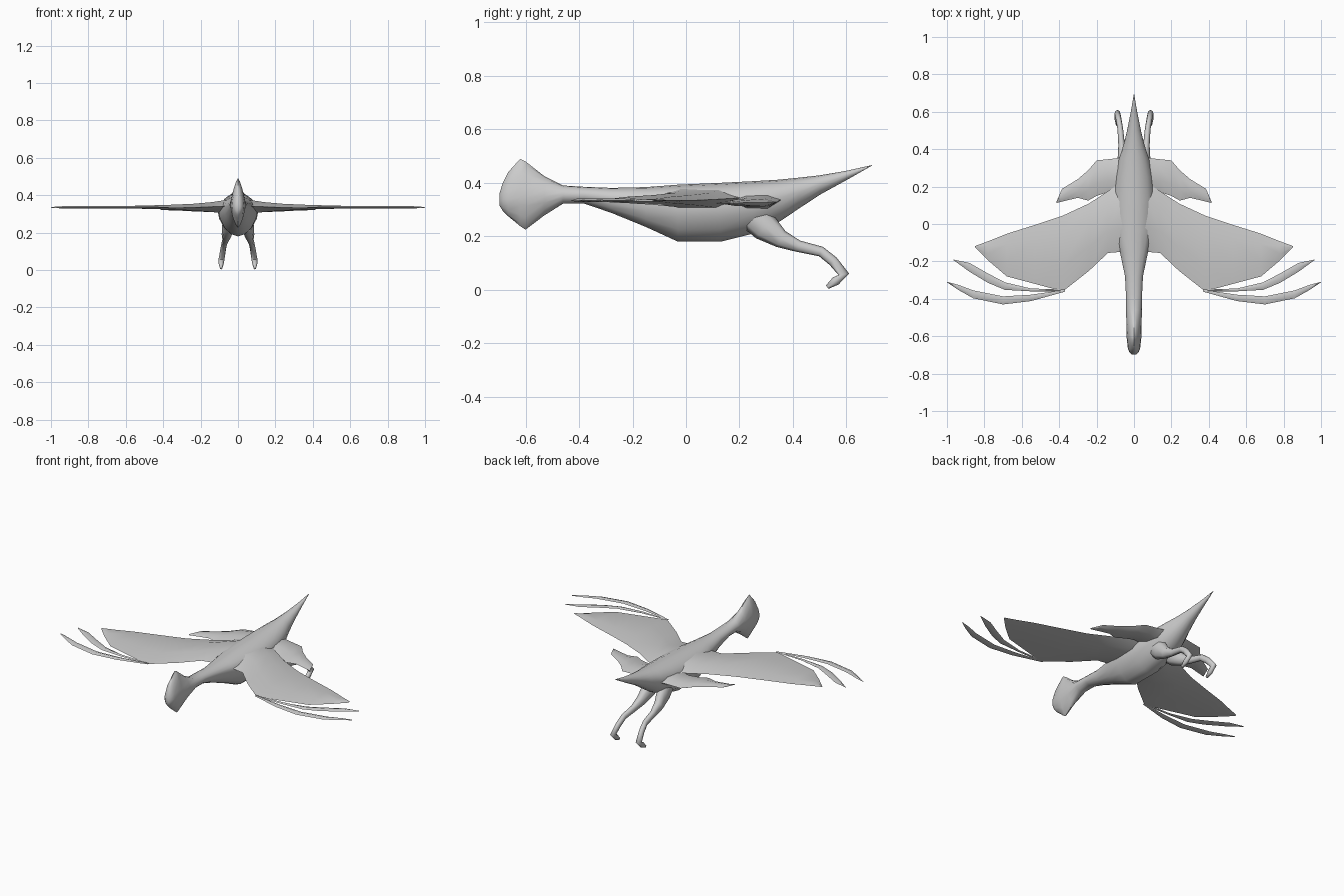
import bpy, bmesh, math
from mathutils import Vector

grey = bpy.data.materials.new("plumage grey")
grey.diffuse_color = (0.6, 0.6, 0.6, 1)


def loft(name, rings, mirror=False, angle=60):
    """Skin a list of equal-length rings and cap both ends."""
    bm = bmesh.new()
    rows = [[bm.verts.new(p) for p in ring] for ring in rings]
    n = len(rows[0])
    for a, b in zip(rows, rows[1:]):
        for i in range(n):
            j = (i + 1) % n
            bm.faces.new((a[i], a[j], b[j], b[i]))
    bm.faces.new(rows[0])
    bm.faces.new(rows[-1])
    bmesh.ops.remove_doubles(bm, verts=bm.verts, dist=0.0002)
    bmesh.ops.recalc_face_normals(bm, faces=bm.faces)
    me = bpy.data.meshes.new(name)
    bm.to_mesh(me)
    bm.free()
    ob = bpy.data.objects.new(name, me)
    bpy.context.collection.objects.link(ob)
    me.materials.append(grey)
    if mirror:
        ob.modifiers.new("mirror", 'MIRROR')
    bpy.ops.object.select_all(action='DESELECT')
    ob.select_set(True)
    bpy.context.view_layer.objects.active = ob
    bpy.ops.object.shade_smooth_by_angle(angle=math.radians(angle))
    return ob


def spow(v, e):
    return math.copysign(abs(v) ** e, v)


def body_ring(y, top, bottom, mid, w, e, n=16):
    ring = []
    for i in range(n):
        a = 2 * math.pi * i / n
        c, s = math.cos(a), math.sin(a)
        h = top - mid if s > 0 else mid - bottom
        ring.append((w * spow(c, e), y, mid + h * spow(s, e)))
    return ring


# Head, neck, body and pointed tail: y, top, bottom, widest height, half width, roundness
stations = [
    (-0.698, 0.36, 0.315, 0.34, 0.012, 1.0),
    (-0.685, 0.40, 0.295, 0.34, 0.025, 1.1),
    (-0.665, 0.44, 0.275, 0.34, 0.033, 1.2),
    (-0.62, 0.49, 0.238, 0.345, 0.038, 1.4),
    (-0.60, 0.48, 0.225, 0.345, 0.040, 1.4),
    (-0.53, 0.425, 0.278, 0.35, 0.041, 1.15),
    (-0.46, 0.39, 0.322, 0.355, 0.042, 1.0),
    (-0.38, 0.385, 0.322, 0.355, 0.043, 1.0),
    (-0.28, 0.381, 0.288, 0.345, 0.048, 1.0),
    (-0.15, 0.384, 0.235, 0.335, 0.075, 1.0),
    (-0.03, 0.393, 0.18, 0.325, 0.105, 1.1),
    (0.13, 0.40, 0.18, 0.325, 0.11, 1.1),
    (0.25, 0.406, 0.21, 0.33, 0.10, 1.05),
    (0.35, 0.412, 0.255, 0.345, 0.08, 1.0),
    (0.42, 0.419, 0.302, 0.365, 0.057, 1.0),
    (0.50, 0.428, 0.355, 0.393, 0.037, 1.0),
    (0.60, 0.445, 0.41, 0.428, 0.017, 1.0),
    (0.695, 0.466, 0.464, 0.465, 0.001, 1.0),
]
loft("body", [body_ring(*s) for s in stations])


def blade_ring(x, front, back, top, bottom, edge):
    """Flattened aerofoil section running from front edge to back edge."""
    def at(t):
        return front + (back - front) * t
    return [(x, front, edge), (x, at(0.25), top), (x, at(0.65), top), (x, back, edge - 0.004),
            (x, at(0.65), bottom), (x, at(0.25), bottom)]


# Wings: x, front, back, top, bottom, edge height
wing = [
    (0.02, 0.24, -0.15, 0.388, 0.30, 0.345),
    (0.08, 0.215, -0.15, 0.372, 0.305, 0.345),
    (0.14, 0.175, -0.155, 0.363, 0.31, 0.342),
    (0.24, 0.11, -0.25, 0.354, 0.318, 0.338),
    (0.38, 0.045, -0.36, 0.348, 0.324, 0.335),
    (0.53, -0.005, -0.32, 0.344, 0.328, 0.335),
    (0.68, -0.052, -0.28, 0.341, 0.330, 0.335),
    (0.78, -0.092, -0.195, 0.339, 0.332, 0.335),
    (0.85, -0.118, -0.125, 0.337, 0.333, 0.335),
]
loft("wing", [blade_ring(*s) for s in wing], True)

# Side tail fins
fin = [
    (0.03, 0.37, 0.14, 0.365, 0.30, 0.34),
    (0.09, 0.352, 0.16, 0.352, 0.305, 0.335),
    (0.14, 0.346, 0.17, 0.346, 0.31, 0.332),
    (0.20, 0.34, 0.15, 0.340, 0.312, 0.328),
    (0.245, 0.287, 0.125, 0.337, 0.314, 0.327),
    (0.30, 0.24, 0.14, 0.334, 0.317, 0.326),
    (0.385, 0.188, 0.12, 0.329, 0.320, 0.325),
    (0.415, 0.118, 0.112, 0.326, 0.322, 0.325),
]
loft("tail_fin", [blade_ring(*s) for s in fin], True)

# Long wing-tip feathers: x, inner y, outer y
feathers = {
    "inner_feather": [(0.37, -0.35, -0.36), (0.55, -0.345, -0.36), (0.69, -0.312, -0.352),
                      (0.78, -0.265, -0.315), (0.88, -0.208, -0.255), (0.965, -0.19, -0.193)],
    "outer_feather": [(0.37, -0.352, -0.362), (0.55, -0.378, -0.412), (0.70, -0.387, -0.43),
                      (0.86, -0.355, -0.397), (0.94, -0.325, -0.352), (1.0, -0.309, -0.312)],
}
for name, pts in feathers.items():
    rings = []
    for k, (x, f, b) in enumerate(pts):
        t = 0.006 if 0 < k < len(pts) - 1 else 0.002
        rings.append([(x, f, 0.335), (x, (f + b) / 2, 0.335 + t),
                      (x, b, 0.333), (x, (f + b) / 2, 0.335 - t)])
    loft(name, rings, True)

# Legs with bent foot: x, y, z, thickness radius
leg = [
    (0.045, 0.25, 0.275, 0.055), (0.05, 0.295, 0.235, 0.054), (0.06, 0.355, 0.19, 0.034),
    (0.066, 0.42, 0.163, 0.022), (0.073, 0.505, 0.143, 0.019), (0.08, 0.55, 0.107, 0.019),
    (0.088, 0.59, 0.058, 0.020), (0.09, 0.56, 0.033, 0.017), (0.09, 0.528, 0.010, 0.008),
]
centres = [Vector(p[:3]) for p in leg]
rings = []
for i, c in enumerate(centres):
    d = centres[min(i + 1, len(leg) - 1)] - centres[max(i - 1, 0)]
    side = Vector((1, 0, 0))
    up = d.cross(side).normalized()
    r = leg[i][3]
    wide = min(r * 0.8, 0.035)
    rings.append([c + side * wide * math.cos(a) + up * r * math.sin(a)
                  for a in (math.tau * k / 8 for k in range(8))])
loft("leg", rings, True, 80)
